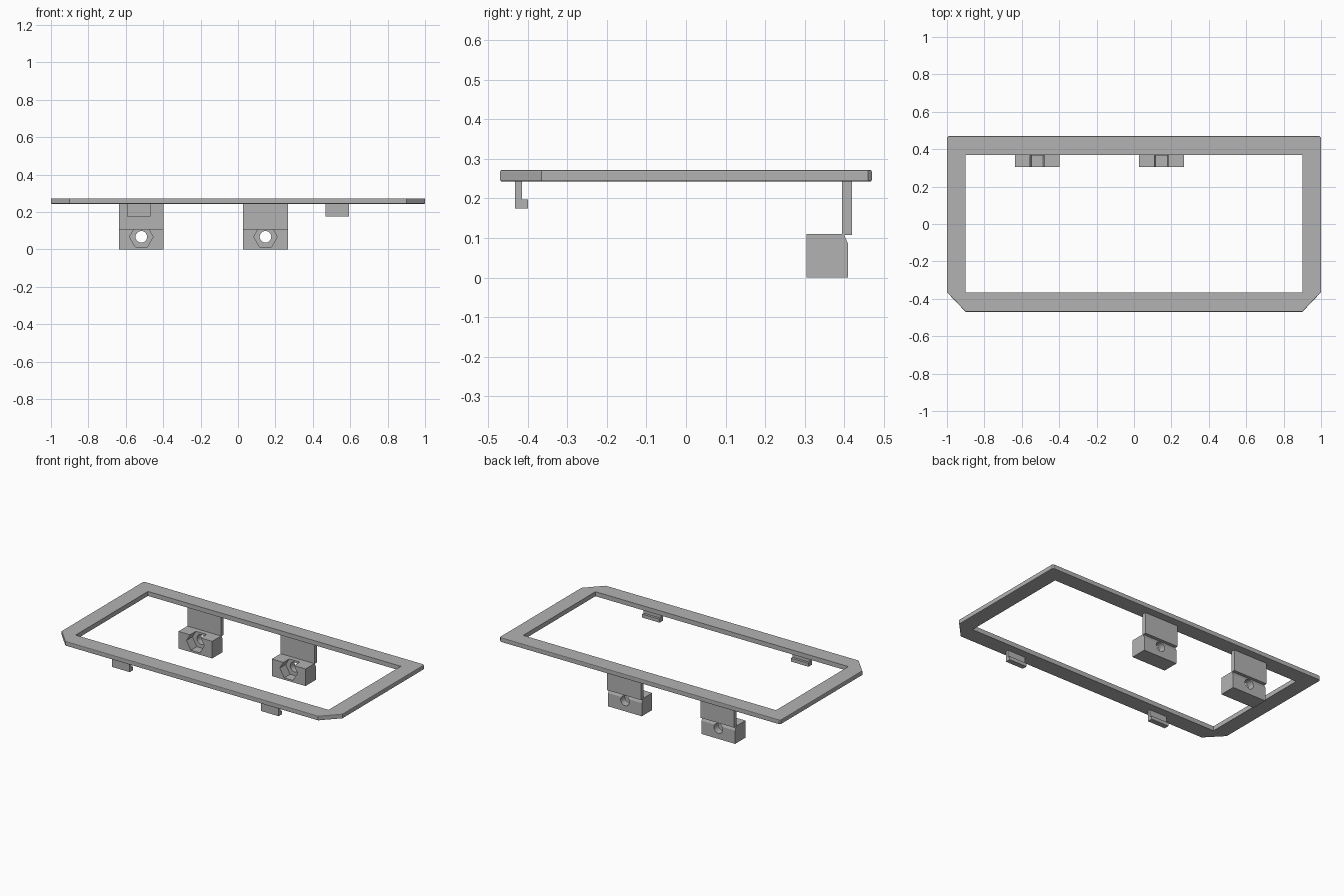
import bpy, bmesh, math
from mathutils import Vector

cube = bpy.data.objects.get("Cube")
if cube:
    bpy.data.objects.remove(cube, do_unlink=True)

GREY = (0.45, 0.45, 0.45, 1)
mat = bpy.data.materials.new("plain grey")
mat.use_nodes = True
mat.diffuse_color = GREY
mat.node_tree.nodes["Principled BSDF"].inputs["Base Color"].default_value = GREY


def extrude(name, points, direction):
    """Solid made by sweeping a flat outline along a direction."""
    bm = bmesh.new()
    face = bm.faces.new([bm.verts.new(p) for p in points])
    new = bmesh.ops.extrude_face_region(bm, geom=[face])["geom"]
    verts = [v for v in new if isinstance(v, bmesh.types.BMVert)]
    bmesh.ops.translate(bm, verts=verts, vec=Vector(direction))
    bmesh.ops.recalc_face_normals(bm, faces=bm.faces)
    mesh = bpy.data.meshes.new(name)
    bm.to_mesh(mesh)
    bm.free()
    mesh.materials.append(mat)
    obj = bpy.data.objects.new(name, mesh)
    bpy.context.collection.objects.link(obj)
    return obj


def cut(target, cutter):
    mod = target.modifiers.new("cut", "BOOLEAN")
    mod.operation = "DIFFERENCE"
    mod.solver = "EXACT"
    mod.object = cutter
    cutter.hide_render = True
    cutter.hide_set(True)
    cutter.display_type = "WIRE"


def prism(name, x, y, z, radius, sides, depth):
    ring = [(x + radius * math.cos(i * math.tau / sides), y,
             z + radius * math.sin(i * math.tau / sides)) for i in range(sides)]
    return extrude(name, ring, (0, depth, 0))


def side_profile(name, x, width, outline):
    return extrude(name, [(x - width / 2, y, z) for y, z in outline], (width, 0, 0))


# Flat rim with clipped front corners and slightly eased back corners
LOW, TOP = 0.243, 0.272
half = [(0.9, -0.47), (1, -0.365), (1, 0.46), (0.99, 0.47)]
outline = half + [(-x, y) for x, y in reversed(half)]
frame = extrude("frame", [(x, y, LOW) for x, y in outline], (0, 0, TOP - LOW))
ease = frame.modifiers.new("eased edges", "BEVEL")
ease.width = 0.004
ease.segments = 2
ease.limit_method = "ANGLE"
ease.angle_limit = math.radians(60)
opening = [(-0.9, -0.365), (0.9, -0.365), (0.9, 0.37), (-0.9, 0.37)]
cut(frame, extrude("opening_cutter", [(x, y, 0.2) for x, y in opening], (0, 0, 0.1)))

# Hinged lugs with a bolt hole and a hexagonal nut pocket
lug = [(0.305, 0), (0.41, 0), (0.41, 0.085), (0.4, 0.108), (0.42, 0.108),
       (0.42, LOW), (0.395, LOW), (0.395, 0.11), (0.305, 0.11)]
for side, x in (("right", -0.517), ("left", 0.147)):
    body = side_profile(side + "_lug", x, 0.24, lug)
    cut(body, prism(side + "_nut_cutter", x, 0.29, 0.067, 0.063, 6, 0.075))
    cut(body, prism(side + "_hole_cutter", x, 0.28, 0.067, 0.031, 32, 0.2))

# Small hooks under the front rail
hook = [(-0.433, 0.175), (-0.4, 0.175), (-0.4, 0.197), (-0.415, 0.197),
        (-0.415, LOW), (-0.433, LOW)]
for side, x in (("right", -0.53), ("left", 0.53)):
    side_profile(side + "_hook", x, 0.125, hook)
